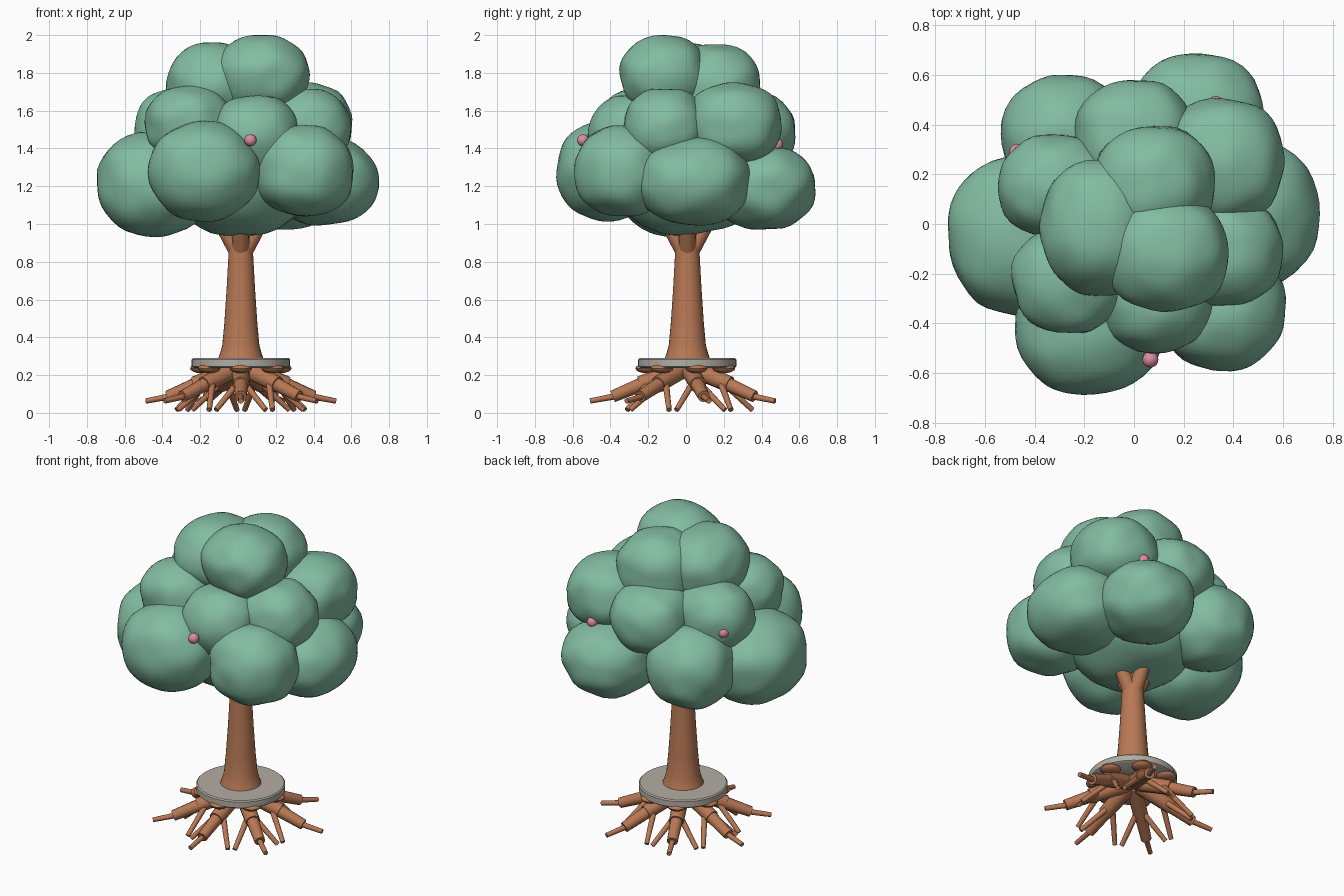
import bpy, bmesh, math
from mathutils import Vector, Matrix, noise

if "Cube" in bpy.data.objects:
    bpy.data.objects.remove(bpy.data.objects["Cube"])

CX, CY = 0.015, 0.007   # trunk axis


def material(name, rgb):
    m = bpy.data.materials.new(name)
    m.diffuse_color = (*rgb, 1)
    m.use_nodes = True
    m.node_tree.nodes["Principled BSDF"].inputs["Base Color"].default_value = m.diffuse_color
    return m


LEAF = material("leaf green", (0.225, 0.502, 0.36))
BARK = material("bark brown", (0.48, 0.19, 0.09))
STONE = material("stone grey", (0.45, 0.42, 0.365))
FRUIT = material("fruit pink", (0.72, 0.26, 0.345))


def finish(bm, name, mat, angle=40):
    bmesh.ops.recalc_face_normals(bm, faces=bm.faces)
    me = bpy.data.meshes.new(name)
    bm.to_mesh(me)
    bm.free()
    me.materials.append(mat)
    ob = bpy.data.objects.new(name, me)
    bpy.context.collection.objects.link(ob)
    bpy.ops.object.select_all(action='DESELECT')
    ob.select_set(True)
    bpy.context.view_layer.objects.active = ob
    bpy.ops.object.shade_smooth_by_angle(angle=math.radians(angle))
    return ob


def limb(bm, a, b, r1, r2, sides=12):
    """Capped tapered cylinder from a to b."""
    a, b = Vector(a), Vector(b)
    d = b - a
    mat = Matrix.Translation((a + b) / 2) @ d.to_track_quat('Z', 'Y').to_matrix().to_4x4()
    bmesh.ops.create_cone(bm, cap_ends=True, segments=sides, radius1=r1,
                          radius2=r2, depth=d.length, matrix=mat)


def lathe(bm, profile, sides=32):
    """Capped surface of revolution around the trunk axis."""
    rings = []
    for r, z in profile:
        rings.append([bm.verts.new((CX + r * math.cos(2 * math.pi * i / sides),
                                    CY + r * math.sin(2 * math.pi * i / sides), z))
                      for i in range(sides)])
    for lo, hi in zip(rings, rings[1:]):
        for i in range(sides):
            j = (i + 1) % sides
            bm.faces.new((lo[i], lo[j], hi[j], hi[i]))
    bm.faces.new(rings[0][::-1])
    bm.faces.new(rings[-1])


def polar(angle, r, z):
    return (CX + r * math.cos(angle), CY + r * math.sin(angle), z)


# Leaf clumps: centre x, y, z, then radius x, y, z
clumps = [
    (0.13, -0.115, 1.79, 0.25, 0.235, 0.21),  # crown
    (-0.14, -0.015, 1.745, 0.235, 0.27, 0.215),
    (0.08, 0.16, 1.715, 0.25, 0.24, 0.235),
    (-0.26, -0.22, 1.53, 0.23, 0.22, 0.205),  # middle ring
    (0.09, -0.29, 1.47, 0.23, 0.225, 0.215),
    (0.36, -0.11, 1.51, 0.24, 0.22, 0.21),
    (0.355, 0.25, 1.525, 0.25, 0.255, 0.22),
    (0.0, 0.34, 1.49, 0.24, 0.24, 0.215),
    (-0.31, 0.15, 1.51, 0.235, 0.21, 0.21),
    (-0.18, -0.41, 1.28, 0.295, 0.275, 0.26),  # lower ring
    (0.35, -0.335, 1.28, 0.26, 0.255, 0.24),
    (0.45, 0.04, 1.225, 0.29, 0.30, 0.235),
    (0.25, 0.41, 1.195, 0.275, 0.275, 0.225),
    (-0.28, 0.34, 1.25, 0.255, 0.26, 0.25),
    (-0.45, -0.05, 1.21, 0.30, 0.32, 0.275),
    (0.02, 0.0, 1.295, 0.40, 0.41, 0.355),    # core
]
bm = bmesh.new()
for x, y, z, rx, ry, rz in clumps:
    c = Vector((x, y, z))
    for v in bmesh.ops.create_icosphere(bm, subdivisions=4, radius=1)["verts"]:
        n = v.co.normalized()
        n /= sum(abs(t) ** 2.2 for t in n) ** (1 / 2.2)   # slightly boxy
        k = 1.0 + 0.06 * noise.noise(n * 1.8 + c * 9)
        v.co = c + Vector((n.x * rx, n.y * ry, n.z * rz)) * k
finish(bm, "leaf_canopy", LEAF, 60)

# Trunk with flared base
bm = bmesh.new()
lathe(bm, [(0.125, 0.275), (0.11, 0.315), (0.098, 0.36), (0.087, 0.48),
           (0.075, 0.66), (0.064, 0.86), (0.06, 1.0)])
finish(bm, "trunk", BARK)

# Four branches rising into the canopy
bm = bmesh.new()
for i in range(4):
    a = i * math.pi / 2
    limb(bm, polar(a, 0.02, 0.86), polar(a, 0.17, 1.12), 0.046, 0.035, 16)
finish(bm, "branches", BARK)

# Round stone base with softened rim
bm = bmesh.new()
lathe(bm, [(0.25, 0.238), (0.26, 0.246), (0.26, 0.283), (0.253, 0.29)], 48)
finish(bm, "stone_disc", STONE)

# Seven stepped roots, each with two side rootlets and a knuckle under the disc
bm = bmesh.new()
for i in range(7):
    a = -math.pi / 2 + i * 2 * math.pi / 7
    limb(bm, polar(a, 0.03, 0.235), polar(a, 0.25, 0.15), 0.048, 0.044)
    limb(bm, polar(a, 0.22, 0.16), polar(a, 0.395, 0.087), 0.038, 0.032)
    limb(bm, polar(a, 0.36, 0.092), polar(a, 0.515, 0.063), 0.017, 0.014)
    for s in (-1, 1):
        limb(bm, polar(a + s * 0.06, 0.2, 0.165), polar(a + s * 0.39, 0.345, 0.016), 0.018, 0.014)
    m = Matrix.Translation(polar(a, 0.215, 0.236)) @ Matrix.Rotation(a, 4, 'Z') \
        @ Matrix.Diagonal((0.06, 0.06, 0.026, 1))
    bmesh.ops.create_uvsphere(bm, u_segments=16, v_segments=8, radius=1, matrix=m)
finish(bm, "roots", BARK)

# Three small fruits
bm = bmesh.new()
for p in ((0.066, -0.545, 1.443), (-0.47, 0.29, 1.49), (0.33, 0.482, 1.42)):
    bmesh.ops.create_uvsphere(bm, u_segments=20, v_segments=12, radius=0.032,
                              matrix=Matrix.Translation(p))
finish(bm, "fruits", FRUIT)
